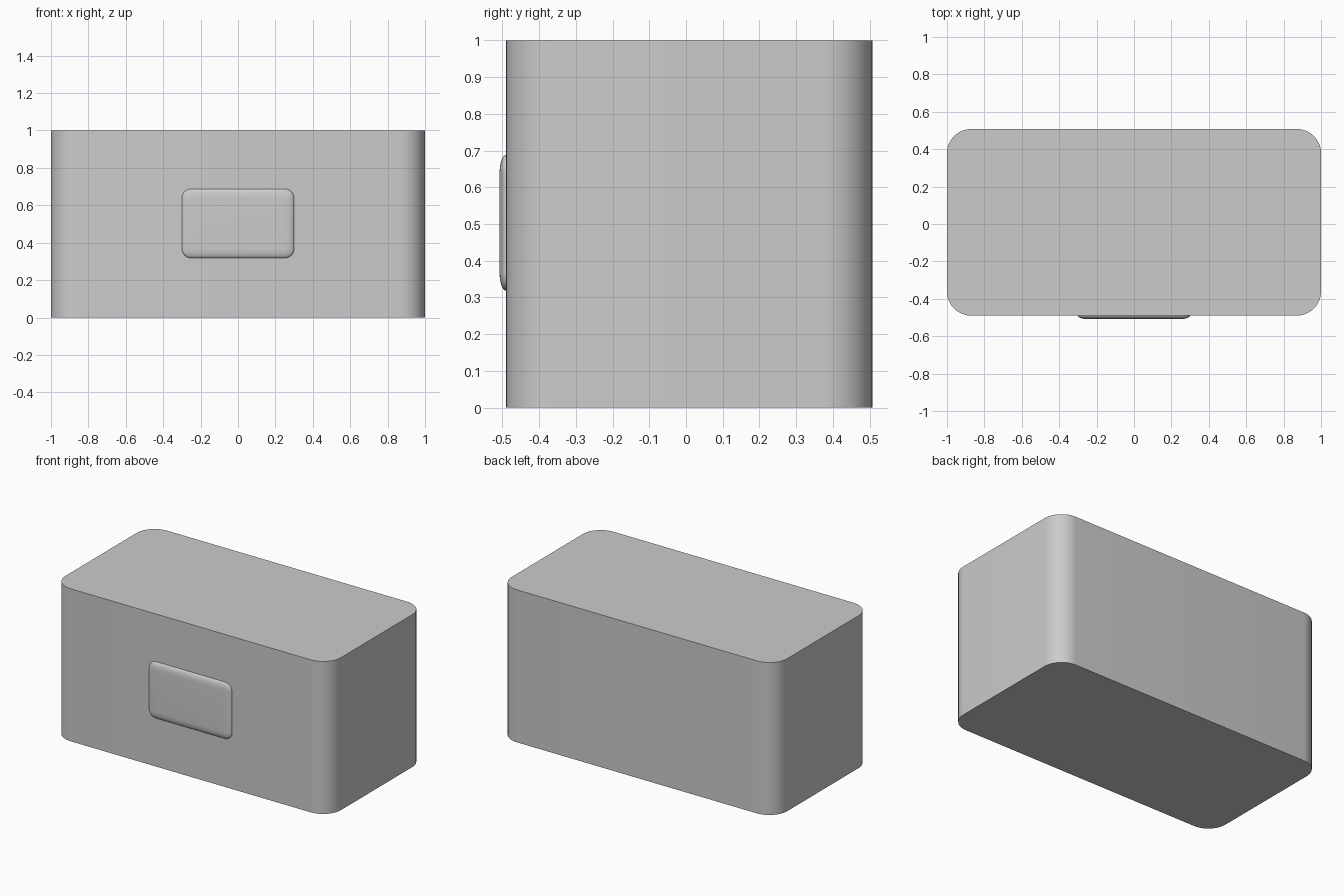
import bpy, bmesh
from math import radians

if "Cube" in bpy.data.objects:
    bpy.data.objects.remove(bpy.data.objects["Cube"])


def rounded_box(name, center, size, radius, segments, upright_only=False, scale_y=1.0):
    """Box with rounded edges; scale_y flattens the rounding along y."""
    bm = bmesh.new()
    bmesh.ops.create_cube(bm, size=1.0)
    bmesh.ops.scale(bm, vec=(size[0], size[1] / scale_y, size[2]), verts=bm.verts)
    edges = [e for e in bm.edges
             if not upright_only or abs(e.verts[0].co.z - e.verts[1].co.z) > 1e-4]
    bmesh.ops.bevel(bm, geom=edges, offset=radius, offset_type='OFFSET',
                    segments=segments, profile=0.5, affect='EDGES')
    bmesh.ops.scale(bm, vec=(1, scale_y, 1), verts=bm.verts)
    bmesh.ops.translate(bm, vec=center, verts=bm.verts)
    bmesh.ops.recalc_face_normals(bm, faces=bm.faces)
    mesh = bpy.data.meshes.new(name)
    bm.to_mesh(mesh)
    bm.free()
    obj = bpy.data.objects.new(name, mesh)
    bpy.context.collection.objects.link(obj)
    bpy.ops.object.select_all(action='DESELECT')
    obj.select_set(True)
    bpy.context.view_layer.objects.active = obj
    bpy.ops.object.shade_smooth_by_angle(angle=radians(40))
    return obj


# Main block with rounded upright corners
rounded_box("body", (0, 0.009, 0.5), (2, 0.998, 1), 0.13, 12, upright_only=True)

# Shallow raised panel on the front, its back half sunk into the body
rounded_box("front_panel", (0, -0.488, 0.503), (0.6, 0.04, 0.37), 0.05, 8, scale_y=0.36)
